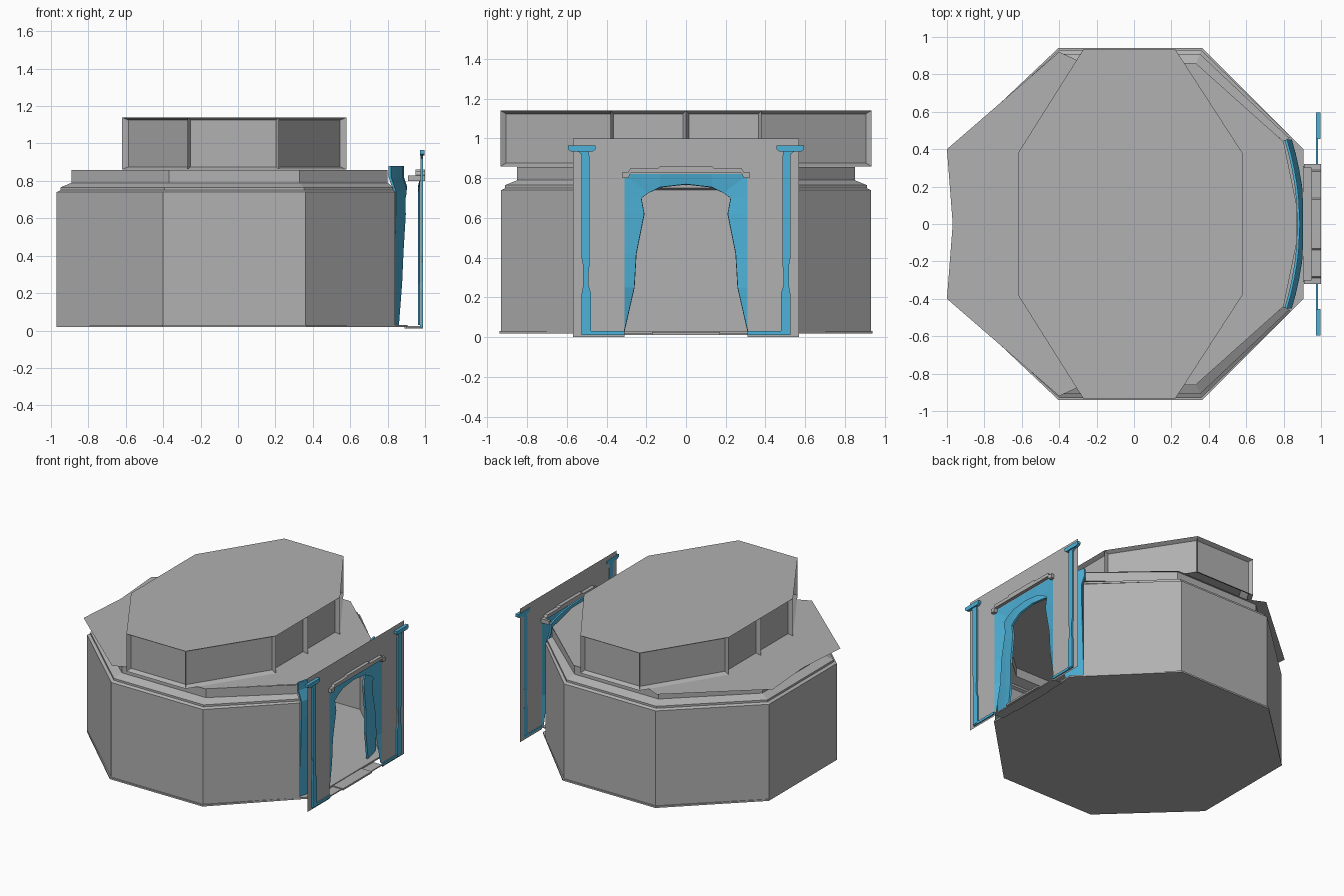
import bpy, bmesh

if "Cube" in bpy.data.objects:
    bpy.data.objects.remove(bpy.data.objects["Cube"])


def material(name, rgb):
    m = bpy.data.materials.new(name)
    m.diffuse_color = (*rgb, 1)
    m.use_nodes = True
    m.node_tree.nodes["Principled BSDF"].inputs["Base Color"].default_value = m.diffuse_color
    return m


blue = material("blue_trim", (0.075, 0.45, 0.70))
grey = material("grey_shell", (0.44, 0.44, 0.44))


def finish(name, bm, mat=None, thickness=0, recalc=True):
    bmesh.ops.remove_doubles(bm, verts=bm.verts, dist=0.0005)
    if recalc:
        bmesh.ops.recalc_face_normals(bm, faces=bm.faces)
    me = bpy.data.meshes.new(name)
    bm.to_mesh(me)
    bm.free()
    ob = bpy.data.objects.new(name, me)
    bpy.context.collection.objects.link(ob)
    me.materials.append(mat or grey)
    if thickness:
        mod = ob.modifiers.new("thickness", 'SOLIDIFY')
        mod.thickness = thickness
        mod.offset = 0
    return ob


def loft(bm, rings, closed):
    rows = [[bm.verts.new(p) for p in r] for r in rings]
    n = len(rows[0])
    for a, b in zip(rows, rows[1:]):
        for i in range(n if closed else n - 1):
            j = (i + 1) % n
            bm.faces.new((a[i], a[j], b[j], b[i]))
    return rows


def solid(name, rings, mat=None):
    bm = bmesh.new()
    rows = loft(bm, rings, True)
    bm.faces.new(rows[0])
    bm.faces.new(rows[-1])
    return finish(name, bm, mat)


def prism(name, outline, z0, z1, mat=None):
    return solid(name, [[(x, y, z) for x, y in outline] for z in (z0, z1)], mat)


def slab(name, outline, x0, x1, mat=None):
    # outline in (y, z), extruded along x
    return solid(name, [[(x, y, z) for y, z in outline] for x in (x0, x1)], mat)


def box(name, x0, x1, y0, y1, z0, z1, mat=None):
    return prism(name, [(x0, y0), (x1, y0), (x1, y1), (x0, y1)], z0, z1, mat)


def both(half):
    # half outline on +y mirrored into a closed loop
    return half + [(x, -y) for x, y in reversed(half)]


# floor slab with a narrow flange
prism("floor", both([(0.905, 0.40), (0.365, 0.94), (-0.405, 0.94), (-0.97, 0.405)]), 0.018, 0.03)

# seven-sided wall shell with stepped cornice, open toward the door
bm = bmesh.new()
rings = []
for z, d in [(0.03, 0), (0.74, 0), (0.75, 0.02), (0.765, 0.02), (0.79, 0.08), (0.857, 0.08)]:
    half = [(0.84 - d * 0.5, 0.465 - d * 0.3), (0.36 - d * 0.4, 0.93 - d),
            (-0.40 + d * 0.4, 0.93 - d), (-0.97 + d, 0.40 - d * 0.4)]
    rings.append([(x, y, z) for x, y in both(half)])
loft(bm, rings, False)
finish("walls", bm)

# roof sheet with the overhanging rear corners
bm = bmesh.new()
roof = both([(0.87, 0.10), (0.80, 0.44), (0.33, 0.86), (-0.27, 0.86), (-0.40, 0.92), (-1.0, 0.40), (-0.97, 0.01)])
bm.faces.new([bm.verts.new((x, y, 0.86)) for x, y in roof])
finish("roof", bm)

# raised drum with recessed panels, end sides split in two
bm = bmesh.new()
drum = [(0.58, 0), (0.58, 0.38), (0.22, 0.935), (-0.27, 0.935), (-0.62, 0.38),
        (-0.62, 0), (-0.62, -0.38), (-0.27, -0.935), (0.22, -0.935), (0.58, -0.38)]
rows = loft(bm, [[(x, y, z) for x, y in drum] for z in (0.86, 1.14)], True)
sides = list(bm.faces)
bm.faces.new(rows[1])
bmesh.ops.recalc_face_normals(bm, faces=bm.faces)
bmesh.ops.inset_individual(bm, faces=sides, thickness=0.022, depth=-0.03)
finish("drum", bm, recalc=False)


# curved blue entrance wall with an uneven arched opening
def bent(y, z):
    lean = -0.02 * max(0, 1 - z / 0.6)
    if z > 0.745:
        lean = -0.025 * min(1, (z - 0.745) / 0.075)
    return (0.905 - 0.068 * (y / 0.45) ** 2 + lean, y, z)


bm = bmesh.new()
jamb = [(0.03, 0.31), (0.25, 0.26), (0.42, 0.25), (0.62, 0.21), (0.70, 0.225)]
head = [(0, 0.77), (0.13, 0.755), (0.19, 0.725), (0.225, 0.70), (0.30, 0.70), (0.375, 0.70), (0.45, 0.70)]
for s in (1, -1):
    loft(bm, [[bent(s * (y + (0.45 - y) * t / 3), z) for t in range(4)] for z, y in jamb], False)
    loft(bm, [[bent(s * y, max(b, z)) for y, b in head] for z in (0, 0.745, 0.82, 0.88)], False)
bmesh.ops.remove_doubles(bm, verts=bm.verts, dist=0.0005)
bmesh.ops.dissolve_degenerate(bm, edges=bm.edges, dist=0.0005)
finish("entrance_wall", bm, blue, 0.014)

# blue arch sheet filling the doorway edge just behind the facade
inner = jamb + [(0.725, 0.19), (0.755, 0.13), (0.77, 0)]
outer = [(z, 0.312) for z, y in jamb] + [(0.822, 0.312), (0.822, 0.13), (0.822, 0)]
bm = bmesh.new()
for s in (1, -1):
    loft(bm, [[(0.974, s * o[1], o[0]), (0.962, s * i[1], i[0])] for o, i in zip(outer, inner)], False)
bmesh.ops.dissolve_degenerate(bm, edges=bm.edges, dist=0.0005)
finish("door_arch", bm, blue)

# flat facade sheet with doorway cut out
bm = bmesh.new()
facade = [(0.31, 0), (0.57, 0), (0.57, 1.0), (-0.57, 1.0), (-0.57, 0), (-0.31, 0), (-0.31, 0.82), (0.31, 0.82)]
bm.faces.new([bm.verts.new((0.976, y, z)) for y, z in facade])
finish("facade", bm)

# stepped lintel over the door
top = [(0.32, 0.80), (0.32, 0.83), (0.29, 0.832), (0.28, 0.85), (0.14, 0.85), (0.13, 0.86)]
lintel = [(y, z) for y, z in top] + [(-y, z) for y, z in reversed(top)] + \
         [(-0.29, 0.80), (-0.28, 0.825), (0.28, 0.825), (0.29, 0.80)]
slab("lintel", lintel, 0.95, 1.0)

# blue pilasters, capitals, base strips and lintel brackets on each side
shaft = [(0.478, 0.02), (0.525, 0.02), (0.525, 0.22), (0.518, 0.26), (0.518, 0.36), (0.526, 0.40),
         (0.526, 0.92), (0.545, 0.935), (0.49, 0.935), (0.485, 0.90), (0.485, 0.37),
         (0.49, 0.33), (0.49, 0.26), (0.478, 0.22)]
capital = [(0.47, 0.935), (0.58, 0.935), (0.595, 0.945), (0.595, 0.965), (0.455, 0.965), (0.455, 0.945)]
for side, s in (("left", -1), ("right", 1)):
    slab("pilaster_" + side, [(s * y, z) for y, z in shaft], 0.975, 0.988, blue)
    slab("capital_" + side, [(s * y, z) for y, z in capital], 0.974, 0.998, blue)
    box("base_strip_" + side, 0.974, 0.985, s * 0.31, s * 0.525, 0.012, 0.03, blue)
    box("lintel_arm_" + side, 0.91, 0.95, s * 0.30, s * 0.32, 0.80, 0.83)

# door step
box("door_step", 0.89, 0.99, -0.17, 0.17, 0.012, 0.025)
box("threshold", 0.90, 0.976, -0.31, 0.31, 0.010, 0.018)
